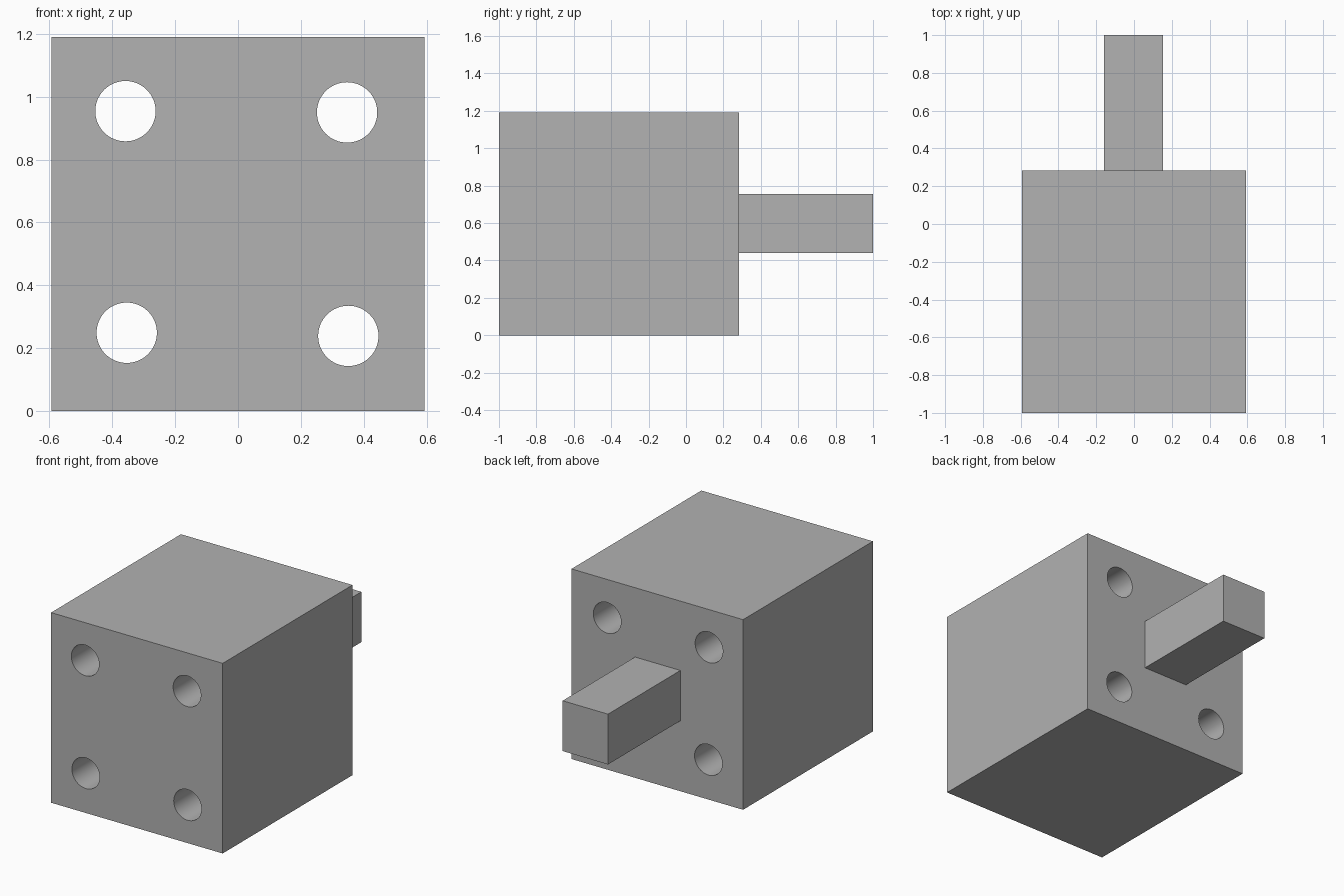
import bpy
import math

if "Cube" in bpy.data.objects:
    bpy.data.objects.remove(bpy.data.objects["Cube"], do_unlink=True)

# Plain grey material
grey = bpy.data.materials.new("plain_grey")
grey.use_nodes = True
colour = (0.445, 0.445, 0.445, 1)
grey.diffuse_color = colour
grey.node_tree.nodes["Principled BSDF"].inputs["Base Color"].default_value = colour


def box(name, low, high):
    """Box spanning two opposite corners."""
    centre = [(a + b) / 2 for a, b in zip(low, high)]
    bpy.ops.mesh.primitive_cube_add(size=1, location=centre)
    ob = bpy.context.object
    ob.name = name
    ob.scale = [b - a for a, b in zip(low, high)]
    bpy.ops.object.transform_apply(location=False, rotation=False, scale=True)
    ob.data.materials.append(grey)
    return ob


# Main block and the square post on its back
FRONT, BACK, HALF, HEIGHT = -1.0, 0.284, 0.594, 1.19
block = box("block", (-HALF, FRONT, 0), (HALF, BACK, HEIGHT))
post = box("post", (-0.16, BACK, 0.441), (0.154, 1.0, 0.756))

# Four round holes bored from front to back
holes = [(-0.358, 0.954), (0.347, 0.95), (-0.354, 0.249), (0.351, 0.239)]
for x, z in holes:
    bpy.ops.mesh.primitive_cylinder_add(
        vertices=64, radius=0.096, depth=2,
        location=(x, (FRONT + BACK) / 2, z), rotation=(math.pi / 2, 0, 0))
    cutter = bpy.context.object
    cutter.name = "hole_cutter"
    cutter.hide_render = True
    cutter.data.materials.append(grey)

    bore = block.modifiers.new("bore", "BOOLEAN")
    bore.operation = "DIFFERENCE"
    bore.solver = "EXACT"
    bore.object = cutter
    bpy.ops.object.select_all(action="DESELECT")
    block.select_set(True)
    bpy.context.view_layer.objects.active = block
    bpy.ops.object.modifier_apply(modifier=bore.name)
    bpy.data.objects.remove(cutter, do_unlink=True)

# Smooth hole walls, sharp edges elsewhere
bpy.ops.object.shade_smooth_by_angle(angle=math.radians(30))
